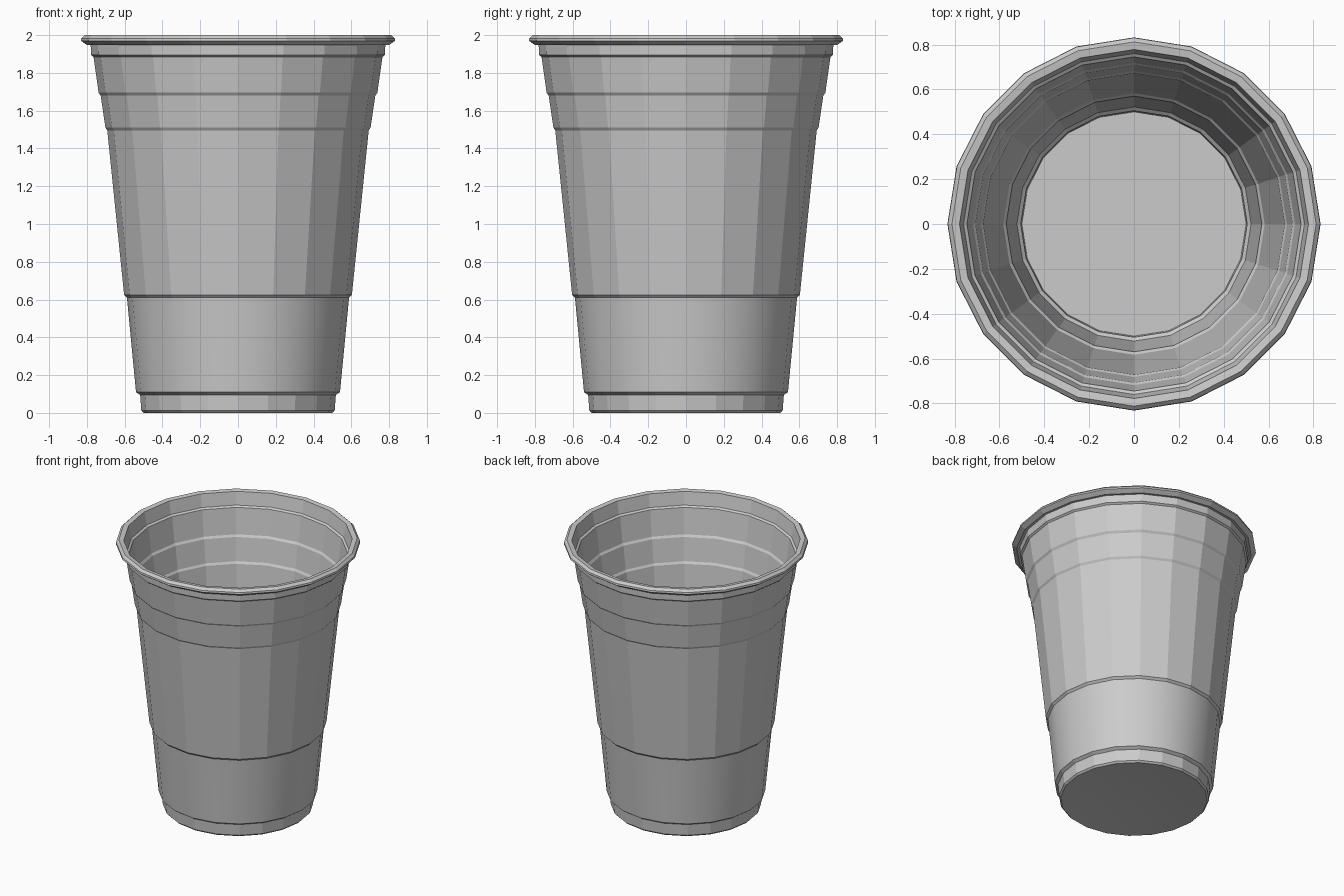
import bpy, bmesh, math

if "Cube" in bpy.data.objects:
    bpy.data.objects.remove(bpy.data.objects["Cube"])

SIDES = 20

# Cross-section (radius, height): underside, up the outer wall, over the rim, down inside
profile = [
    (0.0, 0.02), (0.24, 0.02), (0.50, 0.0),
    (0.512, 0.012), (0.518, 0.095),                 # foot
    (0.540, 0.11), (0.588, 0.61),                   # grip band
    (0.603, 0.625), (0.692, 1.495),                 # main wall
    (0.702, 1.51), (0.727, 1.68),                   # upper steps
    (0.738, 1.695), (0.765, 1.885),
    (0.778, 1.895), (0.780, 1.95),
    (0.800, 1.948), (0.832, 1.97), (0.830, 1.983),  # rolled rim
    (0.812, 2.0), (0.778, 1.995),
    (0.760, 1.90), (0.745, 1.89),                   # inner wall
    (0.718, 1.70), (0.707, 1.685),
    (0.682, 1.515), (0.672, 1.50),
    (0.583, 0.63), (0.570, 0.615),
    (0.522, 0.115), (0.505, 0.10), (0.500, 0.025),
    (0.0, 0.025),
]
SMOOTH_STRIPS = {0, 1, 5}   # underside and grip band are smooth shaded

bm = bmesh.new()
rings = []
for r, z in profile:
    if r == 0:
        rings.append([bm.verts.new((0, 0, z))] * SIDES)
    else:
        rings.append([bm.verts.new((r * math.cos(2 * math.pi * i / SIDES),
                                    r * math.sin(2 * math.pi * i / SIDES), z))
                      for i in range(SIDES)])

# Skin between neighbouring rings
for s, (a, b) in enumerate(zip(rings, rings[1:])):
    for i in range(SIDES):
        j = (i + 1) % SIDES
        corners = list(dict.fromkeys([a[i], a[j], b[j], b[i]]))
        bm.faces.new(corners).smooth = s in SMOOTH_STRIPS

# Keep the borders of the smooth strips crisp
bmesh.ops.recalc_face_normals(bm, faces=bm.faces)
for e in bm.edges:
    e.smooth = all(f.smooth for f in e.link_faces)

mesh = bpy.data.meshes.new("cup")
bm.to_mesh(mesh)
bm.free()
cup = bpy.data.objects.new("cup", mesh)
bpy.context.collection.objects.link(cup)
